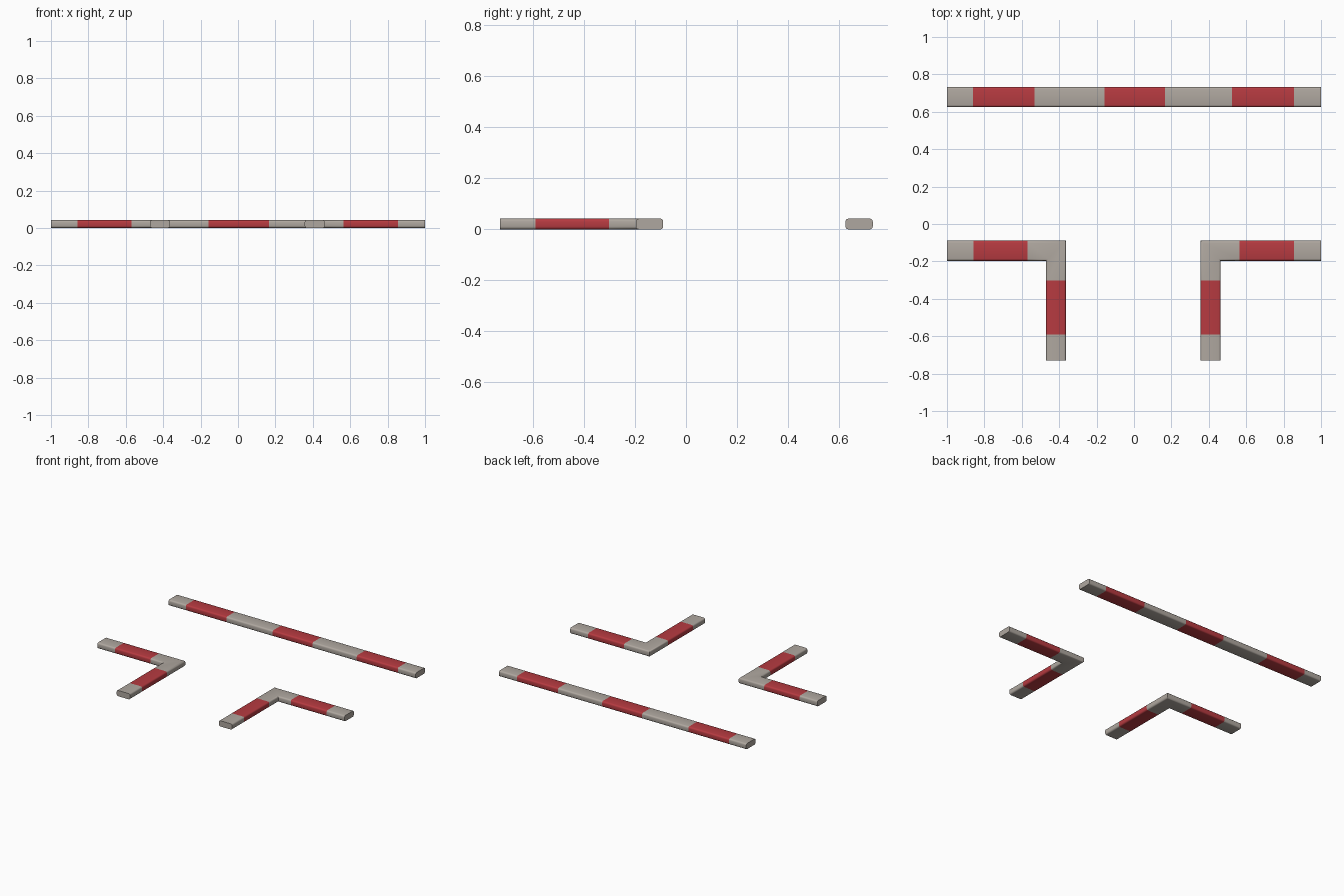
import bpy, bmesh, math
from mathutils import Vector

if "Cube" in bpy.data.objects:
    bpy.data.objects.remove(bpy.data.objects["Cube"])


def material(name, rgb):
    m = bpy.data.materials.new(name)
    m.diffuse_color = (*rgb, 1)
    m.use_nodes = True
    m.node_tree.nodes["Principled BSDF"].inputs["Base Color"].default_value = m.diffuse_color
    return m


GREY = material("concrete grey", (0.43, 0.39, 0.35))
RED = material("painted red", (0.47, 0.043, 0.052))
W, H, R = 0.107, 0.042, 0.011   # kerb width, height, edge radius


def profile(steps=3):
    """Rounded rectangle as (sideways, up) pairs."""
    pts = []
    for k, (sx, sz) in enumerate([(1, 1), (-1, 1), (-1, -1), (1, -1)]):
        for i in range(steps + 1):
            a = math.radians(90 * (k + i / steps))
            pts.append((sx * (W / 2 - R) + R * math.cos(a),
                        H / 2 + sz * (H / 2 - R) + R * math.sin(a)))
    return pts


def kerb(name, path, red_spans):
    """Sweep the profile along centreline points; red_spans index painted segments."""
    path = [Vector(p) for p in path]
    bm = bmesh.new()
    rings = []
    for i, p in enumerate(path):
        d0 = (p - path[i - 1]).normalized() if i else (path[1] - p).normalized()
        d1 = (path[i + 1] - p).normalized() if i < len(path) - 1 else d0
        n0, n1 = Vector((-d0.y, d0.x)), Vector((-d1.y, d1.x))
        side = (n0 + n1) / (1 + n0.dot(n1))      # mitred at the corner
        rings.append([bm.verts.new((p.x + side.x * s, p.y + side.y * s, z))
                      for s, z in profile()])
    n = len(rings[0])
    for i in range(len(rings) - 1):
        for j in range(n):
            k = (j + 1) % n
            f = bm.faces.new((rings[i][j], rings[i][k], rings[i + 1][k], rings[i + 1][j]))
            f.material_index = int(i in red_spans)
    bm.faces.new(rings[0])
    bm.faces.new(rings[-1])
    bmesh.ops.recalc_face_normals(bm, faces=bm.faces)
    me = bpy.data.meshes.new(name)
    bm.to_mesh(me)
    bm.free()
    me.materials.append(GREY)
    me.materials.append(RED)
    ob = bpy.data.objects.new(name, me)
    bpy.context.collection.objects.link(ob)
    bpy.context.view_layer.objects.active = ob
    ob.select_set(True)
    bpy.ops.object.shade_smooth_by_angle(angle=math.radians(40))
    ob.select_set(False)


# Long straight kerb at the back
kerb("straight_kerb", [(x, 0.679) for x in (-1, -0.86, -0.533, -0.158, 0.165, 0.523, 0.855, 1)],
     {1, 3, 5})

# Two corner kerbs at the front: outer arm, corner, front arm
YC = -0.143
for name, xs, xc in (("left_corner_kerb", (-1, -0.857, -0.57), -0.417),
                     ("right_corner_kerb", (1, 0.855, 0.565), 0.41)):
    kerb(name, [(x, YC) for x in xs] + [(xc, y) for y in (YC, -0.302, -0.59, -0.73)], {1, 4})
